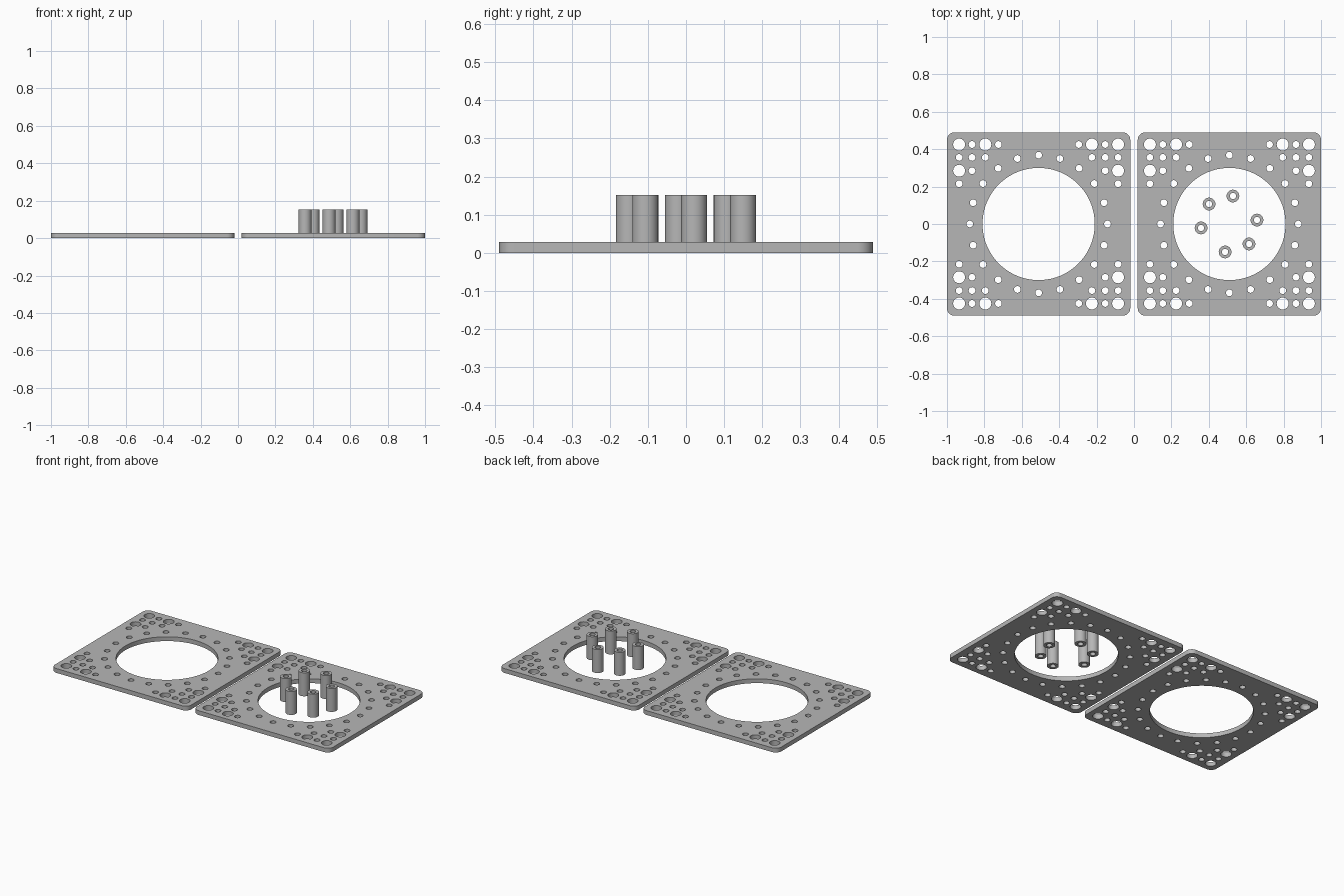
import bpy
import bmesh
from math import cos, sin, pi, radians

cube = bpy.data.objects.get("Cube")
if cube:
    bpy.data.objects.remove(cube, do_unlink=True)

THICKNESS = 0.028
HALF = 0.49            # half the plate side
CORNER = 0.04          # plate corner radius
CENTER = 0.51          # plate offset along x
SMALL, LARGE = 0.018, 0.032

grey = bpy.data.materials.new("plain grey")
grey.use_nodes = True
colour = (0.47, 0.47, 0.47, 1)
grey.diffuse_color = colour
grey.node_tree.nodes["Principled BSDF"].inputs["Base Color"].default_value = colour


def circle(x, y, radius, sides):
    return [(x + radius * cos(2 * pi * i / sides), y + radius * sin(2 * pi * i / sides))
            for i in range(sides)]


def rounded_square(half, radius, steps=8):
    points = []
    for quarter in range(4):
        middle = radians(45 + 90 * quarter)
        cx = (half - radius) * (1 if cos(middle) > 0 else -1)
        cy = (half - radius) * (1 if sin(middle) > 0 else -1)
        for i in range(steps + 1):
            a = radians(90 * quarter + 90 * i / steps)
            points.append((cx + radius * cos(a), cy + radius * sin(a)))
    return points


def extruded(name, loops, height, location):
    """Solid from an outer loop and any hole loops, standing on z = 0."""
    curve = bpy.data.curves.new(name + "_profile", "CURVE")
    curve.dimensions = "2D"
    curve.fill_mode = "BOTH"
    curve.extrude = height / 2
    for loop in loops:
        spline = curve.splines.new("POLY")
        spline.points.add(len(loop) - 1)
        for point, (x, y) in zip(spline.points, loop):
            point.co = (x, y, 0, 1)
        spline.use_cyclic_u = True
    helper = bpy.data.objects.new(name + "_profile", curve)
    bpy.context.collection.objects.link(helper)
    bpy.context.view_layer.update()
    mesh = bpy.data.meshes.new_from_object(
        helper.evaluated_get(bpy.context.evaluated_depsgraph_get()))
    bpy.data.objects.remove(helper, do_unlink=True)
    bpy.data.curves.remove(curve)

    bm = bmesh.new()
    bm.from_mesh(mesh)
    bmesh.ops.remove_doubles(bm, verts=bm.verts, dist=0.0001)
    bmesh.ops.translate(bm, verts=bm.verts, vec=(0, 0, height / 2))
    bmesh.ops.recalc_face_normals(bm, faces=bm.faces)
    bm.to_mesh(mesh)
    bm.free()

    mesh.name = name
    mesh.materials.clear()
    mesh.materials.append(grey)
    obj = bpy.data.objects.new(name, mesh)
    obj.location = location
    bpy.context.collection.objects.link(obj)
    bpy.ops.object.select_all(action="DESELECT")
    obj.select_set(True)
    bpy.context.view_layer.objects.active = obj
    bpy.ops.object.shade_smooth_by_angle(angle=radians(35))
    return obj


# Plate cut-outs: central opening, ring of holes, corner hole groups
loops = [rounded_square(HALF, CORNER), circle(0, 0, 0.30, 96)]
for i in range(20):
    a = radians(18 * i)
    loops.append(circle(0.368 * cos(a), 0.368 * sin(a), SMALL, 24))

A, B, C, D = 0.425, 0.356, 0.285, 0.215
corner_holes = [(A, A, LARGE), (A, C, LARGE), (C, A, LARGE),
                (A, B, SMALL), (B, A, SMALL), (B, B, SMALL), (B, C, SMALL),
                (C, B, SMALL), (A, D, SMALL), (D, A, SMALL)]
for sx in (-1, 1):
    for sy in (-1, 1):
        for x, y, r in corner_holes:
            loops.append(circle(sx * x, sy * y, r, 24))

for name, side in (("left_plate", 1), ("right_plate", -1)):
    extruded(name, loops, THICKNESS, (side * CENTER, 0, 0))

# Hollow spacer posts inside the left plate's opening
post = [circle(0, 0, 0.034, 32), circle(0, 0, 0.017, 32)]
for i, angle in enumerate((8, 82, 135, 188, 262, 315)):
    a = radians(angle)
    extruded(f"spacer_{i + 1}", post, 0.152,
             (CENTER - 0.002 + 0.151 * cos(a), 0.151 * sin(a), 0))
